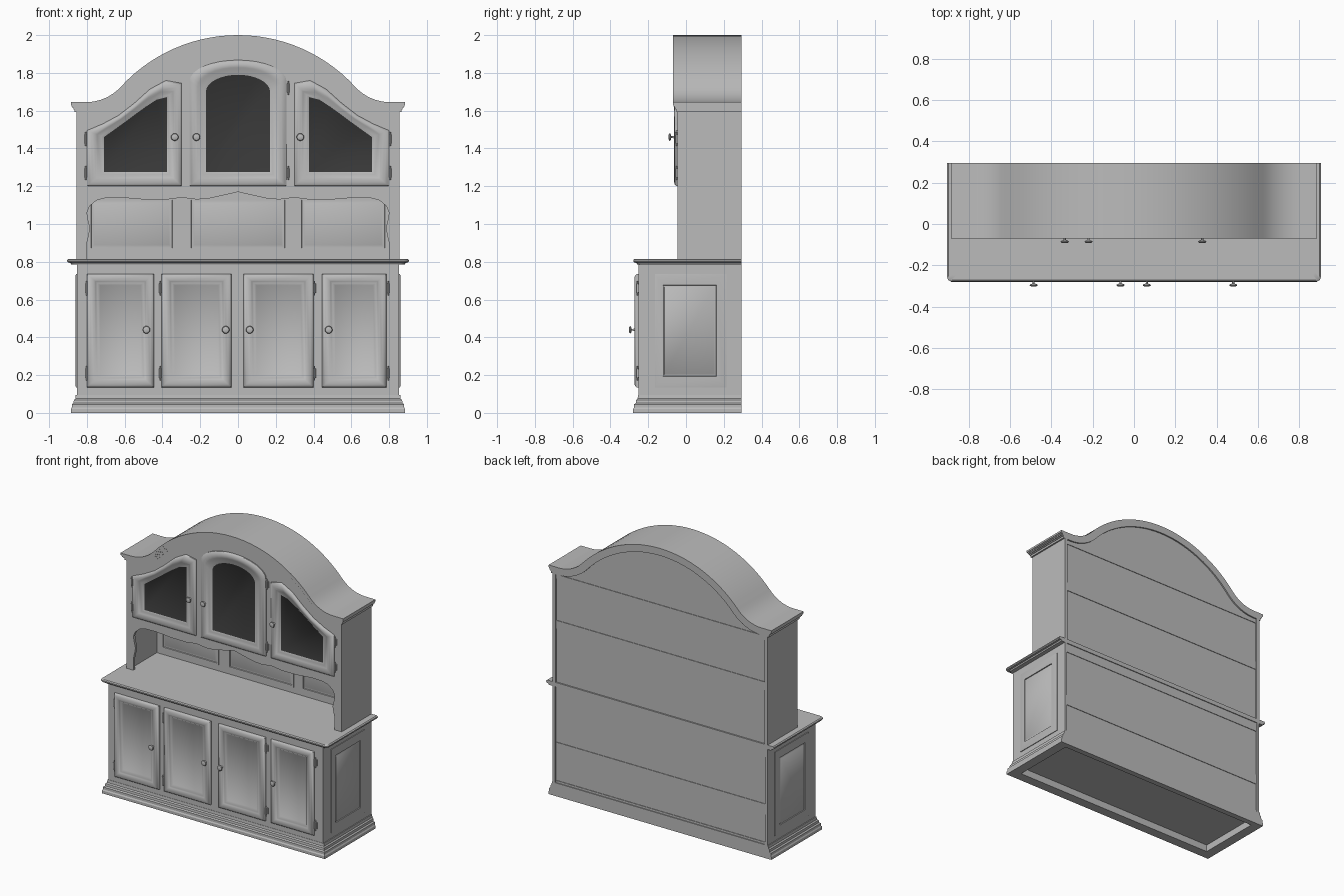
import bpy, bmesh, math
from mathutils import Matrix

if "Cube" in bpy.data.objects:
    bpy.data.objects.remove(bpy.data.objects["Cube"])


def material(name, value):
    m = bpy.data.materials.new(name)
    m.diffuse_color = (value, value, value, 1)
    m.use_nodes = True
    m.node_tree.nodes["Principled BSDF"].inputs["Base Color"].default_value = m.diffuse_color
    return m


WOOD, GLASS = material("grey_wood", 0.5), material("dark_glass", 0.04)


def finish(name, bm, angle=32):
    bmesh.ops.recalc_face_normals(bm, faces=bm.faces)
    me = bpy.data.meshes.new(name)
    bm.to_mesh(me)
    bm.free()
    me.materials.append(WOOD)
    me.materials.append(GLASS)
    ob = bpy.data.objects.new(name, me)
    bpy.context.collection.objects.link(ob)
    bpy.ops.object.select_all(action='DESELECT')
    ob.select_set(True)
    bpy.context.view_layer.objects.active = ob
    bpy.ops.object.shade_smooth_by_angle(angle=math.radians(angle))
    return ob


def loft(name, rings, angle=32, pane=0):
    """Closed skin through rings of equal length; pane colours the last cap."""
    bm = bmesh.new()
    vs = [[bm.verts.new(p) for p in r] for r in rings]
    n = len(vs[0])
    for a, b in zip(vs, vs[1:]):
        for i in range(n):
            j = (i + 1) % n
            bm.faces.new((a[i], a[j], b[j], b[i]))
    bm.faces.new(vs[0])
    bm.faces.new(vs[-1]).material_index = pane
    return finish(name, bm, angle)


def prism(name, loop, y0, y1):
    return loft(name, [[(x, y, z) for x, z in loop] for y in (y0, y1)])


def box(name, x0, x1, y0, y1, z0, z1):
    return prism(name, rect(x0, x1, z0, z1), y0, y1)


def rect(u0, u1, v0, v1):
    return [(u0, v0), (u1, v0), (u1, v1), (u0, v1)]


def panel(name, outer, inner, steps, place, pane=0):
    """Framed panel: steps are (blend from outer to inner outline, height)."""
    rings = [[place(a[0] + (b[0] - a[0]) * t, a[1] + (b[1] - a[1]) * t, h)
              for a, b in zip(outer, inner)] for t, h in steps]
    return loft(name, rings, 50, pane)


def moulding(name, hx, yf, yb, profile, r=0.0):
    """Horizontal moulding round front and sides; profile is (z, outset)."""
    rings = []
    for z, e in profile:
        x, y, back = hx + e, yf - e, yb + min(e, 0)
        ring = [(x, back, z), (-x, back, z)]
        for cx, a0 in ((-x + r, 180), (x - r, 270)):
            for k in range(6 if r else 1):
                a = math.radians(a0 + 18 * k)
                ring.append((cx + r * math.cos(a), y + r + r * math.sin(a), z))
        rings.append(ring)
    return loft(name, rings)


def knob(name, x, y, z):
    bm = bmesh.new()
    prof = [(.008, 0), (.005, .006), (.005, .016), (.014, .018), (.02, .023),
            (.017, .028), (.008, .031)]
    bm.free()
    return loft(name, [[(x + r * math.cos(k * math.tau / 16), y - d,
                         z + r * math.sin(k * math.tau / 16))
                        for k in range(16)] for r, d in prof], 40)


def hinge(name, x, y, z):
    bm = bmesh.new()
    for rad, length in ((.007, .05), (.004, .075)):
        bmesh.ops.create_cone(bm, cap_ends=True, segments=10, radius1=rad, radius2=rad,
                              depth=length, matrix=Matrix.Translation((x, y - .007, z)))
    bmesh.ops.create_cube(bm, size=1, matrix=Matrix.Translation((x, y - .002, z))
                          @ Matrix.Diagonal((.026, .006, .045, 1)))
    return finish(name, bm)


def arch(d, xe):
    """Bonnet curve, right to left, offset inward by d and ending at +-xe."""
    a = math.radians(47.6)
    half = [((.84 - d) * math.sin(a * k / 14), 1.16 + (.84 - d) * math.cos(a * k / 14))
            for k in range(15)]
    for k in range(1, 9):
        b = a * (1 - k / 8)
        half.append((.805 - (.25 + d) * math.sin(b), 1.895 - (.25 + d) * math.cos(b)))
    half.append((xe, 1.645 - d))
    return half[::-1] + [(-x, z) for x, z in half[1:]]


BACK = .295

# Lower cabinet with plinth and counter
box("lower_body", -.853, .853, -.252, .285, .06, .80)
moulding("plinth", .855, -.25, BACK,
         [(.05, -.04), (0, -.04), (0, .03), (.02, .03), (.028, .025), (.045, .025),
          (.052, .016), (.068, .014), (.075, .006), (.095, .004), (.095, 0)])
moulding("counter", .875, -.25, BACK,
         [(.785, -.02), (.785, .008), (.794, .012), (.796, .024), (.802, .029),
          (.81, .029), (.816, .022), (.816, 0)], .025)

# Lower doors
STEPS = [(0, 0), (0, .008), (.12, .017), (.25, .021), (.55, .021), (.65, .015),
         (.8, .015), (1, .003)]
for i, (x0, x1) in enumerate(((-.80, -.445), (-.405, -.035), (.028, .40), (.445, .785))):
    panel(f"lower_door_{i}", rect(x0, x1, .135, .735),
          rect(x0 + .07, x1 - .07, .20, .675), STEPS, lambda u, v, h: (u, -.252 - h, v))
for i, x in enumerate((-.485, -.065, .062, .48)):
    knob(f"lower_knob_{i}", x, -.272, .44)
for i, x in enumerate((-.80, -.412, .405, .795)):
    for z in (.21, .66):
        hinge(f"lower_hinge_{i}_{z}", x, -.252, z)

# End panels on the lower cabinet
for s in (-1, 1):
    panel(f"end_panel_{s}", rect(-.165, .215, .135, .735), rect(-.118, .155, .20, .67),
          [(0, -.01), (0, .005), (.15, .007), (.9, .007), (.92, .001), (1, .001),
           (1.08, .006)], lambda u, v, h: (s * (.853 + h), u, v))

# Upper cabinet: sides, back, arched case and scalloped face frame
for s in (-1, 1):
    x0, x1 = sorted((s * .83, s * .855))
    box(f"upper_side_{s}", x0, x1, -.03, BACK, .815, 1.60)
    x0, x1 = sorted((s * .835, s * .853))
    box(f"lower_back_stile_{s}", x0, x1, .28, BACK, .09, .79)
box("niche_back", -.835, .835, .265, .285, .815, 1.2)
body_arch = arch(.045, .855)
prism("upper_case", [(-.855, 1.18), (.855, 1.18)] + body_arch, -.03, .285)
scallop = [(0, 1.17), (.05, 1.158), (.1, 1.147), (.16, 1.134), (.22, 1.13), (.3, 1.14),
           (.38, 1.129), (.5, 1.13), (.62, 1.14), (.7, 1.138), (.75, 1.125), (.785, 1.095),
           (.8, 1.06), (.793, 1.02), (.783, .98), (.79, .94), (.8, .90), (.8, .815)]
opening = [(-x, z) for x, z in scallop[::-1]] + scallop[1:]
prism("face_frame", opening + [(.855, .815)] + body_arch + [(-.855, .815)], -.045, -.025)

# Raised panels at the back of the niche
for i, (x0, x1) in enumerate(((-.79, -.335), (-.26, .26), (.325, .79))):
    panel(f"niche_panel_{i}", rect(x0, x1, .86, 1.14), rect(x0 + .02, x1 - .02, .88, 1.12),
          [(0, 0), (0, .006), (.6, .006), (.7, .001), (1, .001), (1.5, .006)],
          lambda u, v, h: (u, .265 - h, v))

# Arched cornice in stepped layers
LAYERS = [(0, .014, .025), (.014, .022, .021), (.022, .03, .017),
          (.03, .038, .011), (.038, .052, .006)]
for i, (d0, d1, out) in enumerate(LAYERS):
    prism(f"cornice_{i}", arch(d0, .86 + out) + arch(d1, .86 + out)[::-1],
          -.045 - out, BACK)

# Upper doors with dark panes
UP = [(0, 0), (0, .007), (.12, .015), (.3, .018), (.5, .018), (.6, .012),
      (.85, .012), (1, .004)]
top_out = [1.745, 1.76, 1.715, 1.64, 1.575, 1.53, 1.495]
top_in = [1.672, 1.658, 1.622, 1.582, 1.54, 1.50, 1.46]


def front(u, v, h):
    return (u, -.045 - h, v)


for s in (-1, 1):
    outer = [(s * (.298 + .502 * k / 6), z) for k, z in enumerate(top_out)]
    inner = [(s * (.375 + .335 * k / 6), z) for k, z in enumerate(top_in)]
    panel(f"side_door_{s}", outer + [(s * .80, 1.2), (s * .298, 1.2)],
          inner + [(s * .71, 1.275), (s * .375, 1.275)], UP, front, 1)


def round_top(w, low, side, top):
    return [(w * math.cos(math.pi * k / 16), side + (top - side) * math.sin(math.pi * k / 16))
            for k in range(17)] + [(-w, low), (w, low)]


panel("centre_door", round_top(.257, 1.2, 1.755, 1.868), round_top(.17, 1.275, 1.70, 1.79),
      UP, front, 1)
for i, (x, z) in enumerate(((-.335, 1.46), (-.22, 1.46), (.33, 1.46))):
    knob(f"upper_knob_{i}", x, -.062, z)
for i, (x, z) in enumerate(((-.806, 1.27), (-.806, 1.45), (.806, 1.27), (.806, 1.45),
                            (.265, 1.27), (.265, 1.72))):
    hinge(f"upper_hinge_{i}", x, -.045, z)

# Back rails marking the shelves
for i, (z0, z1) in enumerate(((.09, .11), (.31, .385), (.72, .785), (1.2, 1.26), (1.56, 1.59))):
    box(f"back_rail_{i}", -.832, .832, .28, .289, z0, z1)
